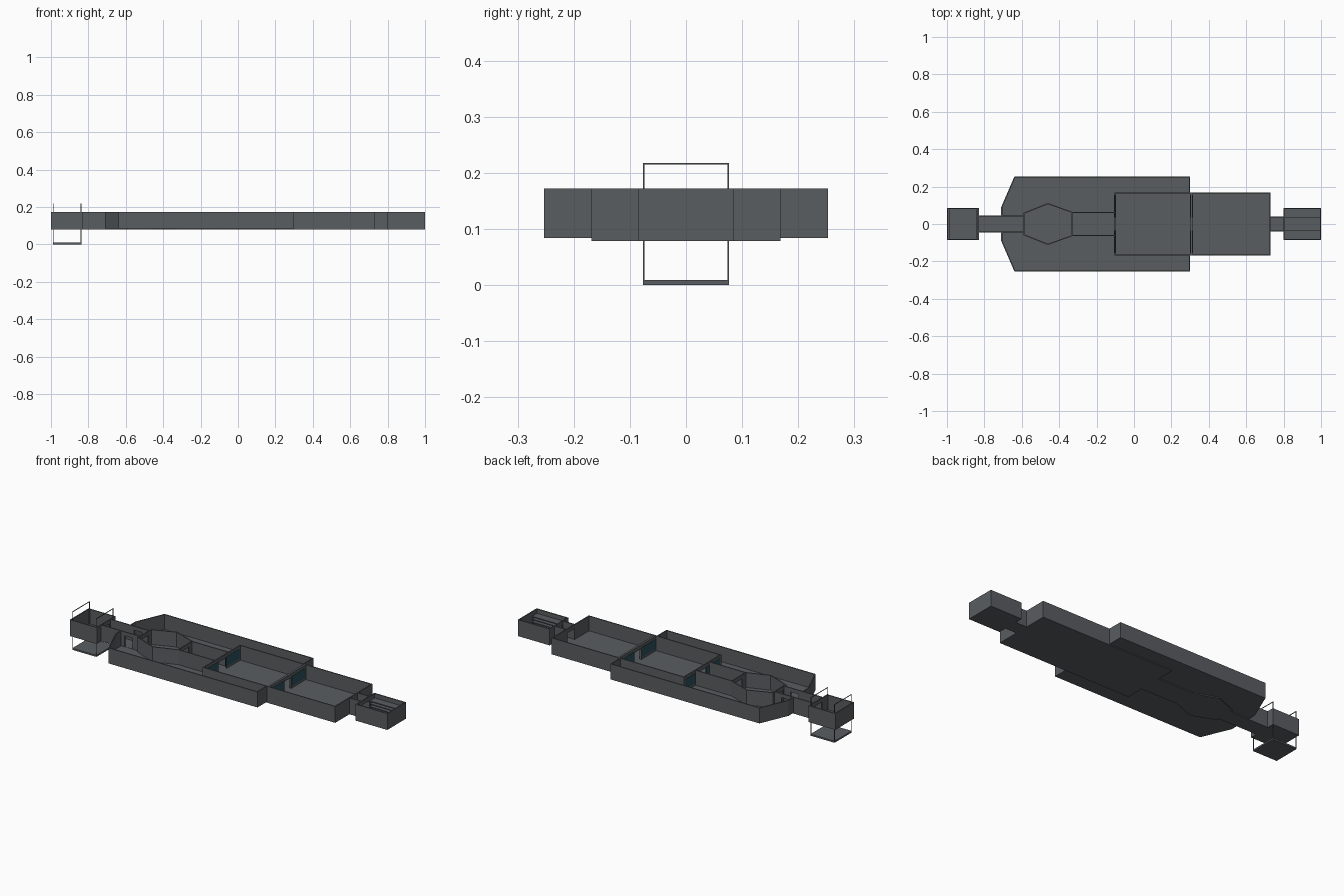
import bpy, bmesh, math
from mathutils import Vector, Matrix

if "Cube" in bpy.data.objects:
    bpy.data.objects.remove(bpy.data.objects["Cube"])

TOP, BASE, T = 0.172, 0.079, 0.006


def material(name, rgb):
    m = bpy.data.materials.new(name)
    m.diffuse_color = (*rgb, 1)
    m.use_nodes = True
    m.node_tree.nodes["Principled BSDF"].inputs["Base Color"].default_value = m.diffuse_color
    return m


GREY = material("steel grey", (0.10, 0.11, 0.118))
TEAL = material("teal glass", (0.025, 0.085, 0.11))


def finish(name, bm, mat):
    bmesh.ops.recalc_face_normals(bm, faces=bm.faces)
    me = bpy.data.meshes.new(name)
    bm.to_mesh(me)
    bm.free()
    me.materials.append(mat)
    ob = bpy.data.objects.new(name, me)
    bpy.context.collection.objects.link(ob)


def add_box(bm, lo, hi, frame=Matrix()):
    lo, hi = Vector(lo), Vector(hi)
    mat = frame @ Matrix.Translation((lo + hi) / 2) @ Matrix.Diagonal((*(hi - lo), 1))
    bmesh.ops.create_cube(bm, size=1, matrix=mat)


def box(name, lo, hi, mat=GREY):
    bm = bmesh.new()
    add_box(bm, lo, hi)
    finish(name, bm, mat)


def room(name, pts, openings=None, skip=(), z0=BASE, floor=0.009):
    """Open-topped room from a counter-clockwise outline.
    openings: edge index -> (centre fraction, width, head height)."""
    openings = openings or {}
    bm = bmesh.new()
    face = bm.faces.new([bm.verts.new((x, y, z0)) for x, y in pts])
    ext = bmesh.ops.extrude_face_region(bm, geom=[face], use_keep_orig=True)
    for v in ext["geom"]:
        if isinstance(v, bmesh.types.BMVert):
            v.co.z += floor
    for i, a in enumerate(pts):
        if i in skip:
            continue
        a, b = Vector(a), Vector(pts[(i + 1) % len(pts)])
        d = b - a
        frame = Matrix.Translation((a.x, a.y, 0)) @ Matrix.Rotation(math.atan2(d.y, d.x), 4, 'Z')
        L = d.length
        if i not in openings:
            add_box(bm, (0, 0, z0), (L, T, TOP), frame)
            continue
        c, w, head = openings[i]
        s, e = c * L - w / 2, c * L + w / 2
        add_box(bm, (0, 0, z0), (s, T, TOP), frame)
        add_box(bm, (e, 0, z0), (L, T, TOP), frame)
        if head < TOP:
            add_box(bm, (s, 0, head), (e, T, TOP), frame)
    finish(name, bm, GREY)


def rect(x0, x1, h):
    # edges: 0 front, 1 right, 2 back, 3 left
    return [(x0, -h), (x1, -h), (x1, h), (x0, h)]


DOOR = 0.15

# Outer hull with chamfered nose
room("outer_hull",
     [(-0.71, -0.09), (-0.64, -0.253), (0.30, -0.253), (0.30, 0.253), (-0.64, 0.253), (-0.71, 0.09)],
     {2: (0.5, 0.336, TOP), 5: (0.5, 0.084, TOP)}, z0=0.084, floor=0.003)

# Chain of rooms along the middle
room("lift_room", rect(-1.0, -0.83, 0.085), {1: (0.5, 0.06, DOOR)})
room("nose_corridor", rect(-0.83, -0.59, 0.045),
     {0: (0.72, 0.05, DOOR), 2: (0.28, 0.05, DOOR)}, skip=(1, 3))
room("hexagonal_room",
     [(-0.59, -0.06), (-0.46, -0.112), (-0.33, -0.065), (-0.33, 0.065), (-0.46, 0.112), (-0.59, 0.06)],
     {2: (0.5, 0.06, DOOR), 5: (0.5, 0.06, DOOR)})
room("middle_corridor", rect(-0.33, -0.105, 0.065), skip=(1, 3))
room("main_hall", rect(-0.105, 0.308, 0.168), {1: (0.5, 0.06, DOOR), 3: (0.5, 0.08, DOOR)})
room("rear_hall", rect(0.308, 0.73, 0.168), {1: (0.5, 0.06, DOOR), 3: (0.5, 0.06, DOOR)})
room("rear_corridor", rect(0.73, 0.80, 0.04), skip=(1, 3))
room("bunk_room", rect(0.80, 1.0, 0.085), {3: (0.5, 0.06, DOOR)})

for side, s in (("front", -1), ("back", 1)):
    # Windows beside the doorways, one plate on each wall face
    lo, hi = sorted((s * 0.034, s * 0.155))
    for label, x in (("hall_left", 0.300), ("hall_right", 0.3125), ("entry_right", -0.1005), ("entry_left", -0.1065)):
        box(f"window_{label}_{side}", (x, lo, 0.10), (x + 0.003, hi, 0.155), TEAL)
    # Stacked bunks along the side walls
    lo, hi = sorted((s * 0.035, s * 0.081))
    for k in range(4):
        z = 0.095 + k * 0.016
        box(f"bunk_{side}_{k + 1}", (0.806, lo, z), (0.995, hi, z + 0.004))

# Lift platform and its two hoops of slim posts
box("lift_platform", (-0.99, -0.077, 0.0), (-0.838, 0.077, 0.009))
P = 0.003
for label, x in (("outer", -0.99), ("inner", -0.838 - P)):
    for side, y in (("front", -0.077), ("back", 0.077 - P)):
        box(f"lift_post_{label}_{side}", (x, y, 0.0), (x + P, y + P, 0.218))
    box(f"lift_top_rail_{label}", (x, -0.077, 0.218 - P), (x + P, 0.077, 0.218))
